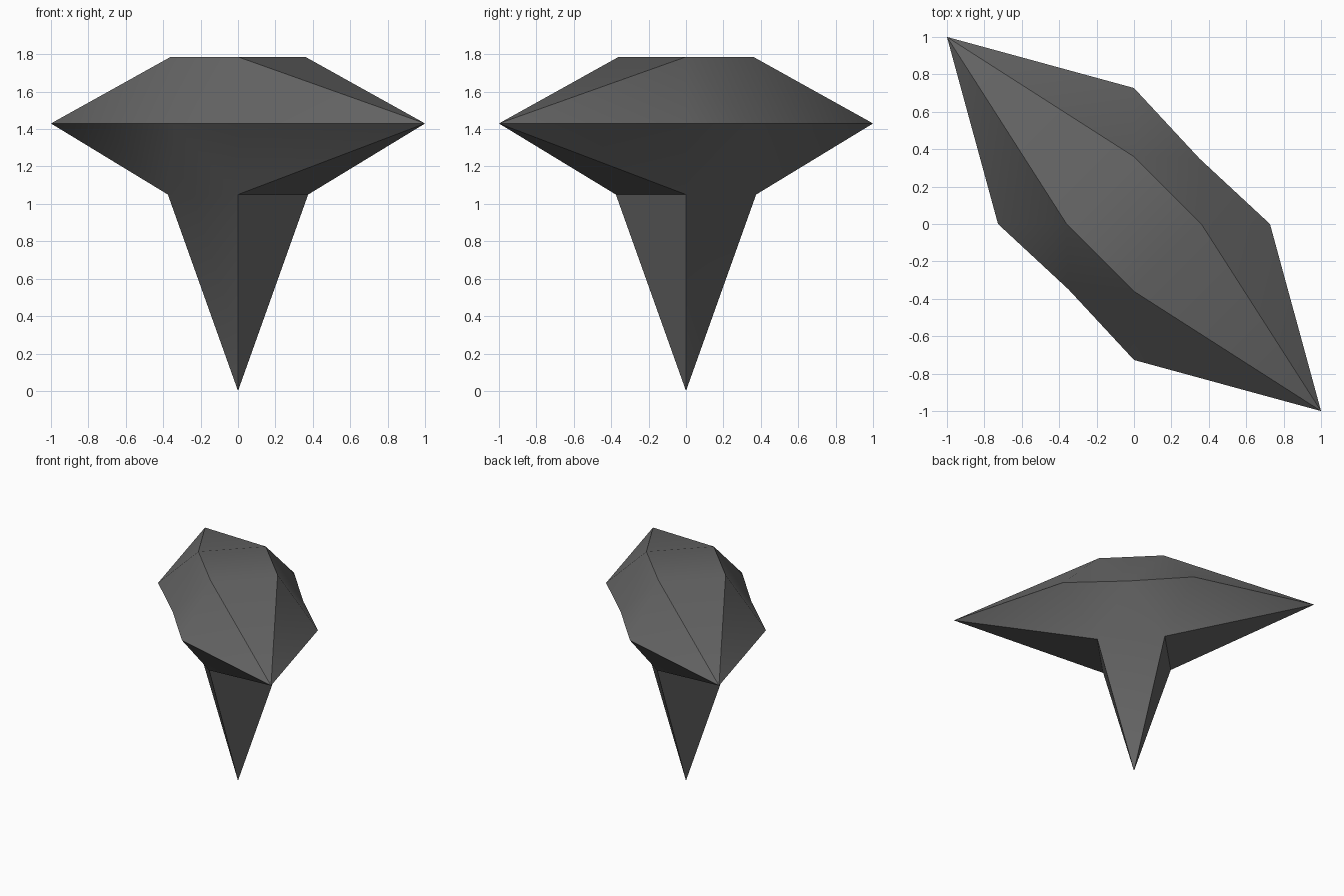
import bpy
import bmesh

if "Cube" in bpy.data.objects:
    bpy.data.objects.remove(bpy.data.objects["Cube"])

# Heights of the levels and half-widths of the diamond sections
Z_NECK, Z_RIM, Z_TOP = 1.05, 1.43, 1.786
R_NECK, R_RIM, R_TOP, R_WAIST = 0.375, 0.727, 0.36, 0.35

stone = bpy.data.materials.new("dark grey stone")
stone.diffuse_color = (0.13, 0.13, 0.13, 1.0)
stone.use_nodes = True
stone.node_tree.nodes["Principled BSDF"].inputs["Base Color"].default_value = stone.diffuse_color

bm = bmesh.new()


def diamond(r, z):
    """Four corners in order +x, +y, -x, -y."""
    return [bm.verts.new((x * r, y * r, z)) for x, y in ((1, 0), (0, 1), (-1, 0), (0, -1))]


top = diamond(R_TOP, Z_TOP)
rim = diamond(R_RIM, Z_RIM)
neck = diamond(R_NECK, Z_NECK)
point = bm.verts.new((0, 0, 0))

# Flat crown and four-sided spike
bm.faces.new(top)
for i in range(4):
    bm.faces.new((neck[i], neck[(i + 1) % 4], point))

for i, s in ((0, 1), (2, -1)):
    a, b, c = i, i + 1, (i + 2) % 4
    # Long sides, pinched at the waist of the rim
    waist = bm.verts.new((s * R_WAIST, s * R_WAIST, Z_RIM))
    for ring in (top, neck):
        bm.faces.new((rim[a], waist, ring[a]))
        bm.faces.new((waist, ring[b], ring[a]))
        bm.faces.new((waist, rim[b], ring[b]))
    # Pointed ends of the head
    tip = bm.verts.new((-s, s, Z_RIM))
    for ring in (top, neck):
        bm.faces.new((rim[b], tip, ring[b]))
        bm.faces.new((tip, rim[c], ring[c]))
        bm.faces.new((tip, ring[c], ring[b]))

bmesh.ops.recalc_face_normals(bm, faces=bm.faces)
mesh = bpy.data.meshes.new("spiked_head")
bm.to_mesh(mesh)
bm.free()
mesh.materials.append(stone)

obj = bpy.data.objects.new("spiked_head", mesh)
bpy.context.collection.objects.link(obj)
bpy.context.view_layer.objects.active = obj
obj.select_set(True)
bpy.ops.object.shade_smooth_by_angle(angle=0.5236)
